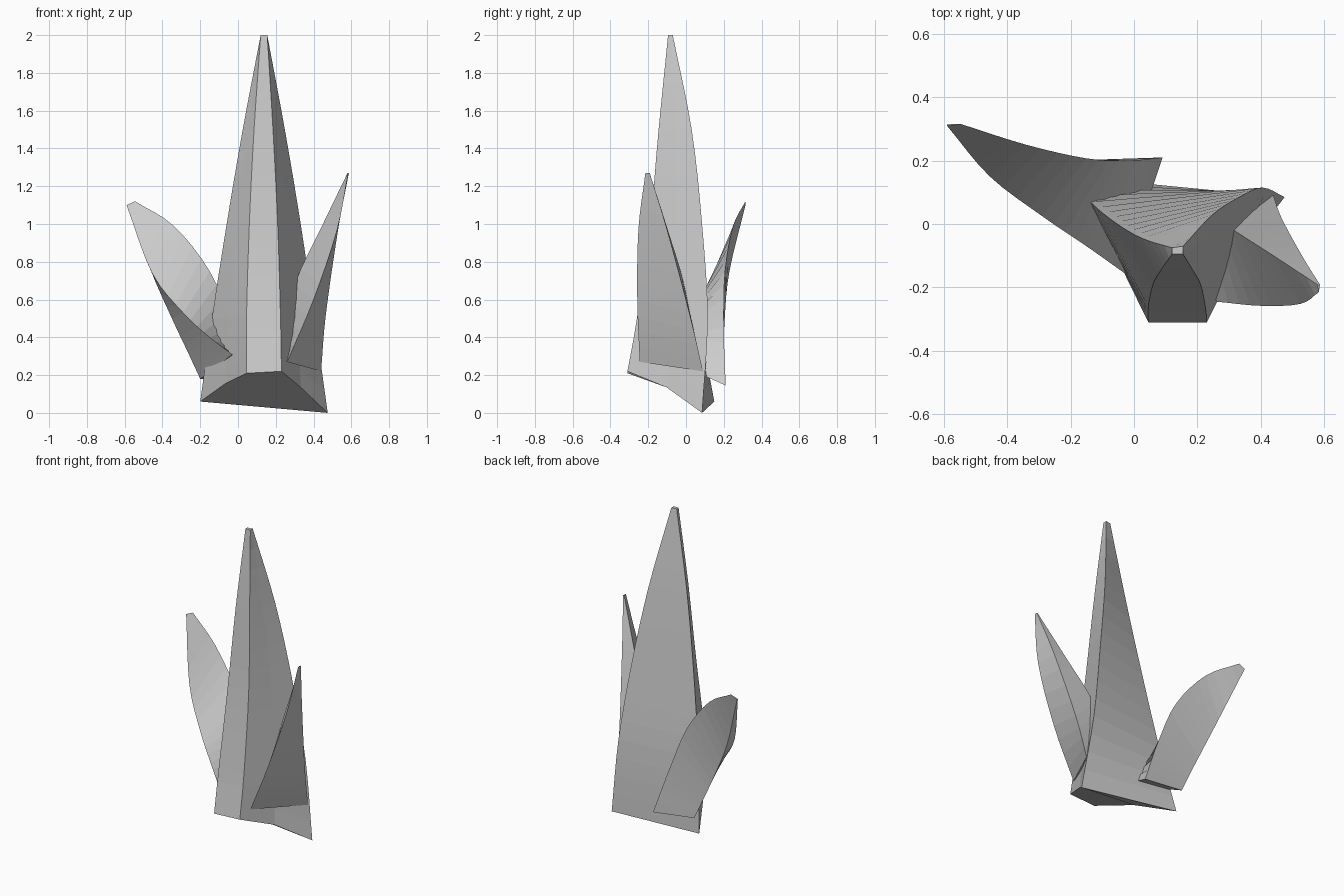
import bpy, bmesh
from mathutils import Vector

if "Cube" in bpy.data.objects:
    bpy.data.objects.remove(bpy.data.objects["Cube"])


def spline(pts, steps=4):
    """Catmull-Rom curve through the given points."""
    p = [Vector(q) for q in pts]
    p = [2 * p[0] - p[1]] + p + [2 * p[-1] - p[-2]]
    out = []
    for i in range(1, len(p) - 2):
        a, b, c, d = p[i - 1:i + 3]
        for k in range(steps):
            t = k / steps
            out.append(0.5 * (2 * b + (c - a) * t + (2 * a - 5 * b + 4 * c - d) * t * t
                              + (3 * b - a - 3 * c + d) * t ** 3))
    return out + [p[-2]]


def shard(name, ridges):
    """Closed spike whose sides span between neighbouring ridge curves."""
    bm = bmesh.new()
    cols = [[bm.verts.new(v) for v in spline(r)] for r in ridges]
    n = len(cols)
    for i in range(n):
        a, b = cols[i], cols[(i + 1) % n]
        for j in range(len(a) - 1):
            bm.faces.new((a[j], b[j], b[j + 1], a[j + 1]))
    bm.faces.new([c[0] for c in reversed(cols)])
    bm.faces.new([c[-1] for c in cols])
    bmesh.ops.recalc_face_normals(bm, faces=bm.faces[:])
    me = bpy.data.meshes.new(name)
    bm.to_mesh(me)
    bm.free()
    ob = bpy.data.objects.new(name, me)
    bpy.context.collection.objects.link(ob)
    return ob


# Tall central spike: front pair of ridges, right back ridge, left back ridge
front_left = [(.045, -.31, .21), (.045, -.26, .5), (.06, -.19, 1.0), (.085, -.145, 1.5), (.12, -.095, 2)]
front_right = [(.23, -.31, .22), (.225, -.26, .5), (.21, -.19, 1.0), (.185, -.145, 1.5), (.155, -.095, 2)]
back_right = [(.475, .085, 0), (.405, .115, .5), (.332, .085, 1.0), (.248, .03, 1.5), (.155, -.07, 2)]
back_left = [(-.2, .15, .06), (-.138, .07, .5), (-.06, .005, 1.0), (.025, -.045, 1.5), (.12, -.075, 2)]


def between(a, b, lift):
    """Extra ridge midway, pulled up and in at the foot for the arched base."""
    mid = [(Vector(p) + Vector(q)) / 2 for p, q in zip(a, b)]
    mid[0] += Vector(lift)
    return mid


shard("central_spike", [front_left, front_right,
                        between(front_right, back_right, (-.02, .01, .025)),
                        back_right, back_left,
                        between(back_left, front_left, (.01, 0, .02))])

# Leaning left spike: front, upper back and lower ridges
shard("left_spike", [
    [(-.03, -.155, .31), (-.15, -.07, .4), (-.29, .025, .53), (-.455, .15, .74), (-.59, .31, 1.1)],
    [(.09, .21, .145), (-.02, .2, .45), (-.15, .207, .75), (-.34, .25, .99), (-.545, .315, 1.12)],
    [(-.2, .2, .18), (-.265, .2, .32), (-.35, .205, .5), (-.46, .23, .75), (-.588, .315, 1.1)],
])

# Leaning right spike: front, outer back and inner ridges
shard("right_spike", [
    [(.26, -.245, .27), (.40, -.258, .6), (.525, -.252, .97), (.583, -.215, 1.27)],
    [(.44, .09, .22), (.465, .02, .52), (.53, -.1, .97), (.587, -.192, 1.27)],
    [(.2, .06, .3), (.30, -.01, .68), (.44, -.10, .98), (.58, -.192, 1.27)],
])
